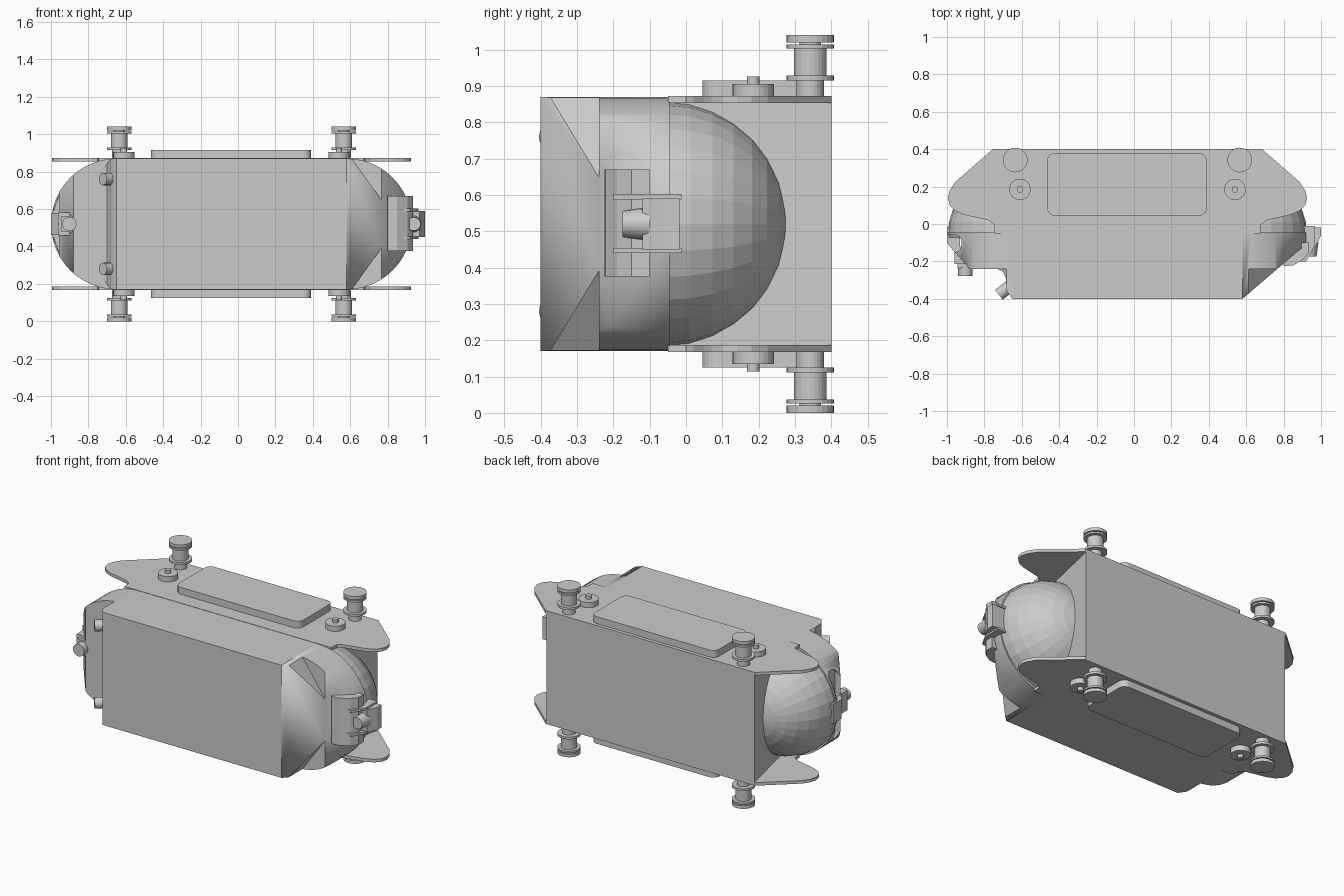
import bpy, bmesh, math
from mathutils import Vector, Matrix

if "Cube" in bpy.data.objects:
    bpy.data.objects.remove(bpy.data.objects["Cube"])

CX, CZ = -0.035, 0.52   # symmetry centre of the hull


def obj(name, bm):
    bmesh.ops.recalc_face_normals(bm, faces=bm.faces)
    me = bpy.data.meshes.new(name)
    bm.to_mesh(me)
    bm.free()
    o = bpy.data.objects.new(name, me)
    bpy.context.collection.objects.link(o)
    return o


def prism(name, pts, lo, hi, axis='z'):
    """Extrude a profile: xy points along z, xz points along y, or yz points along x."""
    place = {'z': lambda p, t: (p[0], p[1], t), 'y': lambda p, t: (p[0], t, p[1]),
             'x': lambda p, t: (t, p[0], p[1])}[axis]
    bm = bmesh.new()
    f = bm.faces.new([bm.verts.new(place(p, lo)) for p in pts])
    r = bmesh.ops.extrude_face_region(bm, geom=[f])
    d = Vector(place((0, 0), hi - lo))
    bmesh.ops.translate(bm, vec=d, verts=[v for v in r['geom'] if isinstance(v, bmesh.types.BMVert)])
    return obj(name, bm)


def box(name, x, y, z):
    return prism(name, [(x[0], y[0]), (x[1], y[0]), (x[1], y[1]), (x[0], y[1])], *z)


def rod(name, a, b, r, r2=None, n=20):
    a, b = Vector(a), Vector(b)
    bm = bmesh.new()
    m = Matrix.Translation((a + b) / 2) @ (b - a).to_track_quat('Z', 'Y').to_matrix().to_4x4()
    bmesh.ops.create_cone(bm, cap_ends=True, segments=n, radius1=r, radius2=r if r2 is None else r2,
                          depth=(b - a).length, matrix=m)
    o = obj(name, bm)
    bpy.context.view_layer.objects.active = o
    o.select_set(True)
    bpy.ops.object.shade_smooth_by_angle(angle=math.radians(30))
    o.select_set(False)
    return o


def lathe(name, prof, x, y, s, n=24):
    """Revolve (radius, z) steps; s = -1 flips to the underside."""
    bm = bmesh.new()
    vs = [bm.verts.new((x + r, y, CZ + s * (z - CZ))) for r, z in prof]
    es = [bm.edges.new(p) for p in zip(vs, vs[1:])]
    bmesh.ops.spin(bm, geom=vs + es, cent=(x, y, 0), axis=(0, 0, 1), angle=2 * math.pi, steps=n)
    bmesh.ops.remove_doubles(bm, verts=bm.verts, dist=1e-5)
    return obj(name, bm)


def cut(o, cutter):
    cutter.hide_render = True
    m = o.modifiers.new('cut', 'BOOLEAN')
    m.operation, m.solver, m.object = 'DIFFERENCE', 'EXACT', cutter
    bpy.context.view_layer.objects.active = o
    bpy.ops.object.modifier_apply(modifier=m.name)
    bpy.data.objects.remove(cutter)


def slice_off(o, co, no):
    bm = bmesh.new()
    bm.from_mesh(o.data)
    r = bmesh.ops.bisect_plane(bm, geom=bm.verts[:] + bm.edges[:] + bm.faces[:],
                               plane_co=co, plane_no=no, clear_outer=True)
    bmesh.ops.holes_fill(bm, edges=[e for e in bm.edges if e.is_boundary])
    bmesh.ops.recalc_face_normals(bm, faces=bm.faces)
    bm.to_mesh(o.data)
    bm.free()


def rounded(x0, x1, y0, y1, r, n=5):
    pts = []
    for cx, cy, a in ((x1 - r, y1 - r, 0), (x0 + r, y1 - r, 90), (x0 + r, y0 + r, 180), (x1 - r, y0 + r, 270)):
        for i in range(n + 1):
            t = math.radians(a + 90 * i / n)
            pts.append((cx + r * math.cos(t), cy + r * math.sin(t)))
    return pts


def both(half):
    """Complete a right-hand outline with its mirror image."""
    return half + [(2 * CX - x, y) for x, y in reversed(half)]


# Main hull, slightly wider at the back
prism('hull', both([(0.68, 0.4), (0.58, -0.05), (0.58, -0.4)]), 0.17, 0.87)

# Top and bottom plates with swept ears
ear = [(0.685, 0.4), (0.885, 0.225), (0.915, 0.18), (0.925, 0.14), (0.915, 0.1), (0.885, 0.07),
       (0.84, 0.05), (0.71, 0.02), (0.68, 0.0), (0.675, -0.05)]
for s, tag in ((1, 'top'), (-1, 'bottom')):
    z = sorted((CZ + s * 0.333, CZ + s * 0.352))
    prism(tag + '_plate', both(ear), *z)

    # Raised cover on each plate
    z = sorted((CZ + s * 0.35, CZ + s * 0.395))
    prism(tag + '_cover', rounded(-0.465, 0.39, 0.045, 0.378, 0.04), *z)

    for x, xs in ((0.565, 0.54), (2 * CX - 0.565, 2 * CX - 0.54)):
        # Roller spools
        lathe(tag + '_roller', [(0, .865), (.038, .865), (.038, .915), (.066, .915), (.066, .929), (.045, .929),
                                (.045, 1.003), (.066, 1.003), (.066, 1.014), (.03, 1.014), (.03, 1.02),
                                (.066, 1.02), (.066, 1.04), (0, 1.04)], x, 0.342, s)
        # Small knobs
        lathe(tag + '_knob', [(0, .865), (.057, .865), (.057, .905), (.017, .905), (.017, .926), (0, .926)],
              xs, 0.185, s)

# Rounded end caps and rear domes
for side, tag in ((1, 'right'), (-1, 'left')):
    fx = lambda x: CX + side * (x - CX)
    cap = rod(tag + '_end_cap', (fx(0.58), -0.4, CZ), (fx(0.58), -0.045, CZ), 0.35, n=48)
    # Sloped front of the cap
    if side > 0:
        slice_off(cap, (0.58, -0.4, CZ), (0.3, -0.35, 0))
    else:
        slice_off(cap, (-0.88, -0.24, CZ), (-0.14, -0.12, 0))
        cut(cap, prism('step_cutter', [(-0.65, -0.4), (-0.68, -0.36), (-0.685, -0.29), (-0.7, -0.255),
                                       (-0.73, -0.24), (-1.1, -0.24), (-1.1, -0.5), (-0.65, -0.5)], 0.1, 1))
        # Grip slot in the left cap
        cut(cap, prism('slot_cutter', rounded(-0.15, -0.06, 0.3, 0.74, 0.04), -1.1, -0.92, 'x'))
    # Slanted corner pockets
    for s in (1, -1):
        zz = lambda z: CZ + s * (z - CZ)
        pts = [(fx(0.61), zz(0.87)), (fx(0.78), zz(0.63)), (fx(1.1), zz(0.63)),
               (fx(1.1), zz(1.0)), (fx(0.61), zz(1.0))]
        cut(cap, prism('pocket_cutter', pts, -0.6, -0.24, 'y'))
    # Faceted dome
    bm = bmesh.new()
    bmesh.ops.create_uvsphere(bm, u_segments=28, v_segments=16, radius=0.335)
    bmesh.ops.bisect_plane(bm, geom=bm.verts[:] + bm.edges[:] + bm.faces[:], plane_co=(0, 0, -0.02),
                           plane_no=(0, 0, -1), clear_outer=True)
    bmesh.ops.rotate(bm, matrix=Matrix.Rotation(-math.pi / 2, 3, 'X'), verts=bm.verts)
    bmesh.ops.translate(bm, vec=(fx(0.58 + 0.01), -0.055, CZ), verts=bm.verts)
    obj(tag + '_dome', bm)

# Right sensor mount: upright block, bracket, head and nozzle
prism('right_mount_block', [(0.8, -0.225), (0.85, -0.222), (0.905, -0.19), (0.935, -0.15), (0.935, -0.1),
                            (0.8, -0.1)], 0.375, 0.67)
for z in (0.44, 0.588):
    prism('right_bracket', [(0.87, -0.2), (0.92, -0.2), (0.965, -0.12), (0.965, -0.012), (0.87, -0.012)], z, z + 0.014)
prism('right_sensor_head', [(0.88, -0.12), (0.97, -0.12), (1.0, -0.06), (1.0, -0.018), (0.88, -0.018)], 0.45, 0.59)
rod('right_nozzle', (0.94, -0.1, CZ), (0.94, -0.175, CZ), 0.046, 0.036)

# Left sensor mount
prism('left_mount', [(-0.93, -0.015), (-1.0, -0.015), (-1.0, -0.1), (-0.96, -0.15), (-0.93, -0.15)], 0.46, 0.58)
box('left_mount_plate', (-0.96, -0.845), (-0.215, -0.12), (0.458, 0.582))
box('left_nozzle_base', (-0.945, -0.858), (-0.235, -0.21), (0.476, 0.564))
rod('left_nozzle', (-0.902, -0.22, CZ), (-0.902, -0.278, CZ), 0.038)

# Small angled lamps on the left front edge
for s in (1, -1):
    rod('corner_lamp', (-0.655, -0.325, CZ + s * 0.24), (-0.722, -0.379, CZ + s * 0.24), 0.033)
